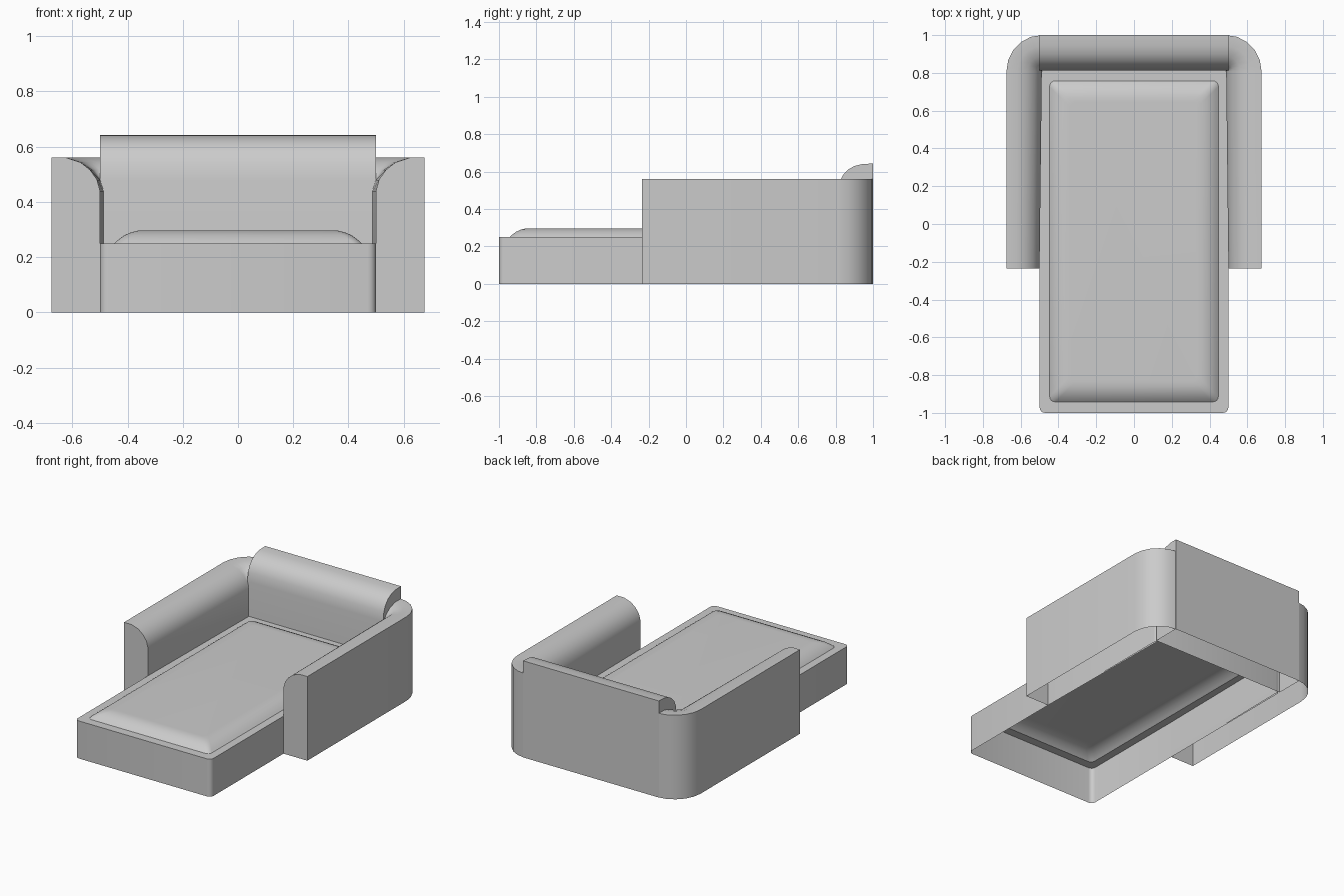
import bpy, bmesh
from math import sin, cos, pi, radians

if "Cube" in bpy.data.objects:
    bpy.data.objects.remove(bpy.data.objects["Cube"])


def loft(name, rings, closed, cap_start=False, cap_end=False):
    """Skin a list of equal-length point rings into one object."""
    bm = bmesh.new()
    vr = [[bm.verts.new(p) for p in r] for r in rings]
    n = len(vr[0])
    for a, b in zip(vr, vr[1:]):
        for i in range(n if closed else n - 1):
            j = (i + 1) % n
            bm.faces.new((a[i], a[j], b[j], b[i]))
    if cap_start:
        bm.faces.new(vr[0][::-1])
    if cap_end:
        bm.faces.new(vr[-1])
    bmesh.ops.recalc_face_normals(bm, faces=bm.faces)
    me = bpy.data.meshes.new(name)
    bm.to_mesh(me)
    bm.free()
    ob = bpy.data.objects.new(name, me)
    bpy.context.collection.objects.link(ob)
    bpy.ops.object.select_all(action='DESELECT')
    ob.select_set(True)
    bpy.context.view_layer.objects.active = ob
    bpy.ops.object.shade_smooth_by_angle(angle=radians(40))
    return ob


def round_rect(hx, y0, y1, r, z, seg=4):
    pts = []
    corners = [(hx - r, y1 - r), (-hx + r, y1 - r), (-hx + r, y0 + r), (hx - r, y0 + r)]
    for k, (cx, cy) in enumerate(corners):
        for i in range(seg + 1):
            a = (k + i / seg) * pi / 2
            pts.append((cx + r * cos(a), cy + r * sin(a), z))
    return pts


# Base: hollow box with a flat rim, open underneath
loft("seat_base", [round_rect(0.5, -1, 0.815, 0.03, 0),
                   round_rect(0.5, -1, 0.815, 0.03, 0.25),
                   round_rect(0.447, -0.942, 0.758, 0.03, 0.25)], True)

# Mattress: crowned sheet rising from the rim
steps = [(0, 0.25), (0.012, 0.262), (0.035, 0.279), (0.06, 0.29), (0.085, 0.296), (0.11, 0.297)]
loft("mattress", [round_rect(0.447 - d, -0.942 + d, 0.758 - d, 0.03, z)
                  for d, z in steps], True, cap_end=True)

# Backrest: extruded rounded profile (y, z)
back = [(1, 0), (1, 0.643), (0.945, 0.641), (0.9, 0.63), (0.865, 0.61),
        (0.838, 0.58), (0.82, 0.54), (0.812, 0.48), (0.812, 0)]
loft("backrest", [[(x, y, z) for y, z in back] for x in (-0.5, 0.5)],
     False, True, True)

# Armrests: profile swept back and around the rear corner (fraction of width, z)
arm = [(1, 0), (1, 0.56), (0.69, 0.56), (0.4, 0.543), (0.2, 0.515),
       (0.06, 0.48), (0, 0.44), (0, 0)]
for side, name in ((1, "armrest_right"), (-1, "armrest_left")):
    rings = [[(side * (0.5 + 0.175 * u), -0.235, z) for u, z in arm]]
    for i in range(6):
        a = i / 5 * pi / 2
        rings.append([(side * (0.488 + 0.187 * u * cos(a)), 0.81 + 0.19 * u * sin(a), z)
                      for u, z in arm])
    loft(name, rings, False, cap_start=True)
